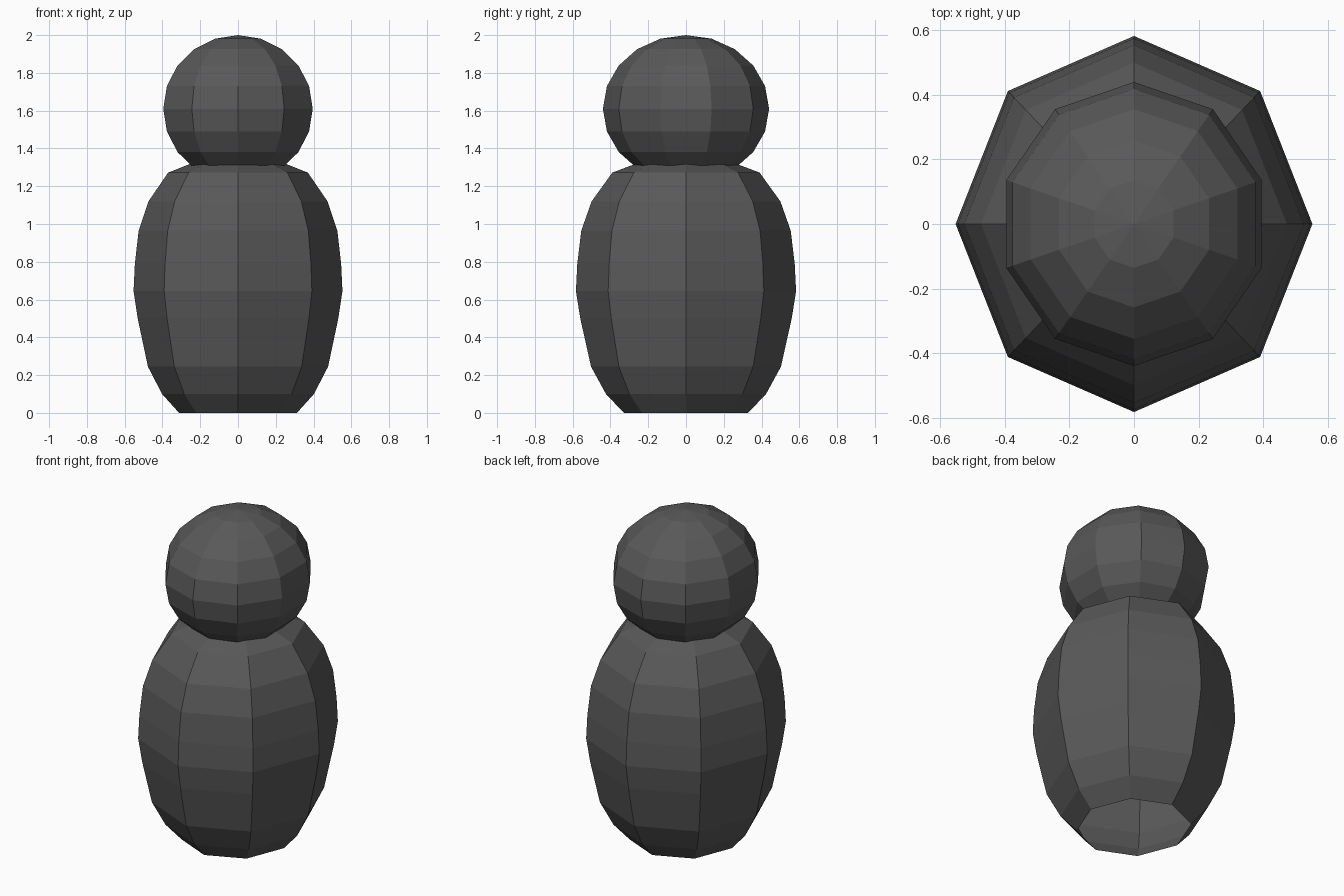
import bpy
import bmesh
from math import cos, sin, pi
from mathutils import Matrix

if "Cube" in bpy.data.objects:
    bpy.data.objects.remove(bpy.data.objects["Cube"])

dark = bpy.data.materials.new("dark_grey")
dark.diffuse_color = (0.1, 0.1, 0.1, 1)
dark.use_nodes = True
dark.node_tree.nodes["Principled BSDF"].inputs["Base Color"].default_value = dark.diffuse_color


def add_object(name, bm):
    bmesh.ops.recalc_face_normals(bm, faces=bm.faces)
    mesh = bpy.data.meshes.new(name)
    bm.to_mesh(mesh)
    bm.free()
    mesh.materials.append(dark)
    obj = bpy.data.objects.new(name, mesh)
    bpy.context.collection.objects.link(obj)
    return obj


def lathe(name, profile, sides, y_scale):
    bm = bmesh.new()
    rings = []
    for r, z in profile:
        rings.append([bm.verts.new((r * cos(2 * pi * i / sides),
                                    r * y_scale * sin(2 * pi * i / sides), z))
                      for i in range(sides)])
    for a, b in zip(rings, rings[1:]):
        for i in range(sides):
            j = (i + 1) % sides
            bm.faces.new((a[i], a[j], b[j], b[i]))
    bm.faces.new(rings[-1])
    return add_object(name, bm)


# Body: eight-sided barrel, open underneath, top tucked into the head
body_profile = [(0.312, 0), (0.402, 0.10), (0.477, 0.245), (0.531, 0.50),
                (0.553, 0.645), (0.546, 0.79), (0.526, 0.965),
                (0.474, 1.12), (0.37, 1.272), (0.26, 1.316), (0.13, 1.34)]
lathe("body", body_profile, 8, 1.054)

# Head: ten-sided faceted ball, slightly flattened
bm = bmesh.new()
bmesh.ops.create_uvsphere(bm, u_segments=10, v_segments=10, radius=1)
bm.transform(Matrix.Translation((0, 0, 1.61)) @ Matrix.Diagonal((0.416, 0.44, 0.39, 1)))
add_object("head", bm)
